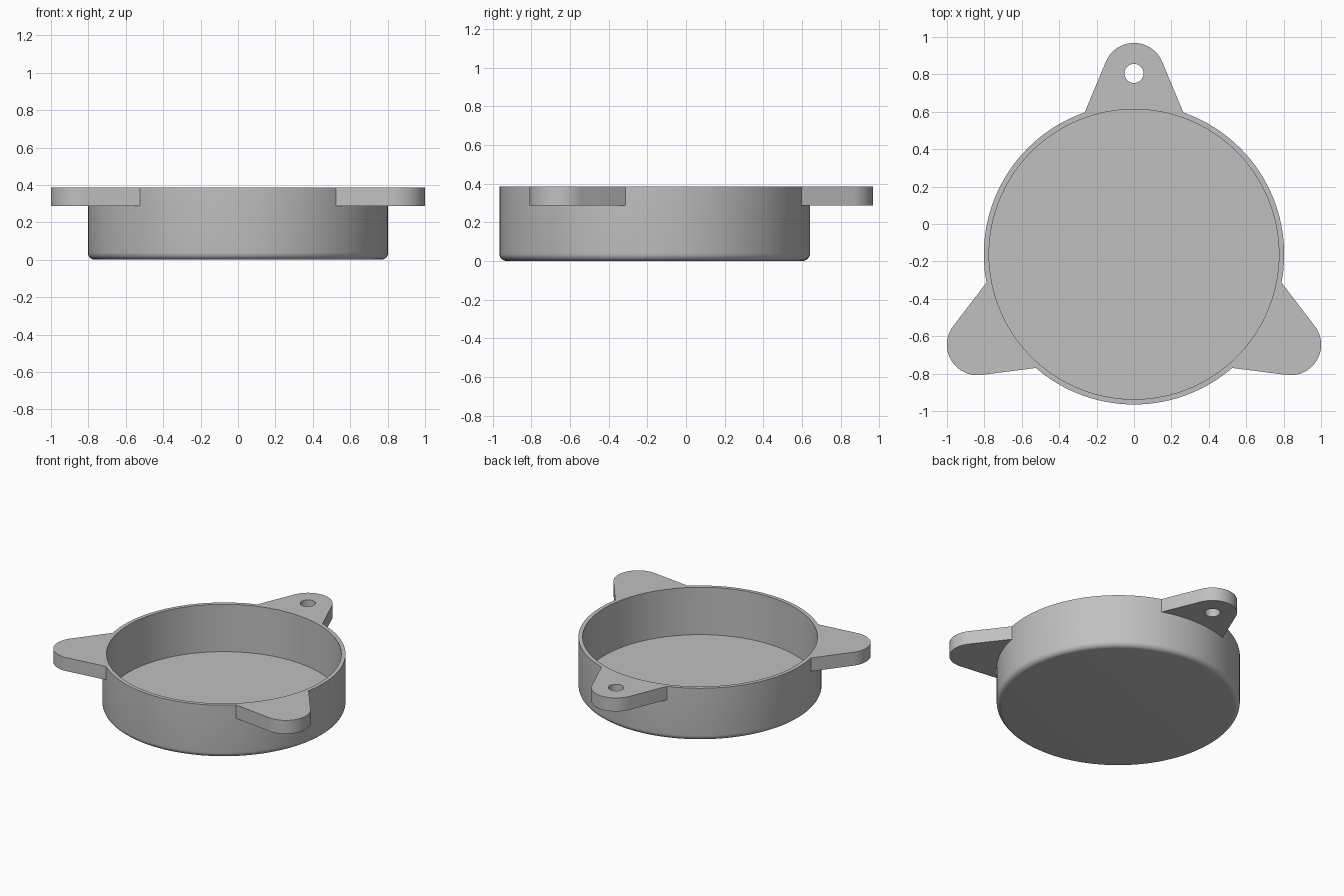
import bpy, bmesh, math
from mathutils import Matrix, Vector

cube = bpy.data.objects.get("Cube")
if cube:
    bpy.data.objects.remove(cube, do_unlink=True)

CENTRE = Vector((0, -0.162, 0))
HEIGHT, OUTER, INNER, FLOOR, FILLET = 0.385, 0.803, 0.775, 0.04, 0.038
LUG_Z, LUG_DIST, LUG_R, HOLE_R = 0.287, 0.967, 0.163, 0.051
SEGMENTS = 128

grey = bpy.data.materials.new("plain grey")
grey.use_nodes = True
colour = (0.53, 0.53, 0.53, 1)
grey.diffuse_color = colour
grey.node_tree.nodes["Principled BSDF"].inputs["Base Color"].default_value = colour


def new_object(name, bm):
    bmesh.ops.recalc_face_normals(bm, faces=bm.faces)
    mesh = bpy.data.meshes.new(name)
    bm.to_mesh(mesh)
    bm.free()
    mesh.materials.append(grey)
    obj = bpy.data.objects.new(name, mesh)
    bpy.context.collection.objects.link(obj)
    return obj


def prism(name, outline, low, high, turn=0):
    """Upright prism from an outline, turned about the dish axis."""
    bm = bmesh.new()
    base = bm.faces.new([bm.verts.new((x, y, low)) for x, y in outline])
    top = bmesh.ops.extrude_face_region(bm, geom=[base])["geom"]
    verts = [v for v in top if isinstance(v, bmesh.types.BMVert)]
    bmesh.ops.translate(bm, vec=(0, 0, high - low), verts=verts)
    bm.transform(Matrix.Translation(CENTRE) @ Matrix.Rotation(turn, 4, "Z"))
    return new_object(name, bm)


def arc(radius, start, end, steps, y=0):
    angles = [math.radians(start + (end - start) * i / steps) for i in range(steps + 1)]
    return [(radius * math.cos(a), y + radius * math.sin(a)) for a in angles]


def combine(target, tool, operation):
    mod = target.modifiers.new(operation, "BOOLEAN")
    mod.operation, mod.solver, mod.object = operation, "EXACT", tool
    bpy.context.view_layer.objects.active = target
    bpy.ops.object.modifier_apply(modifier=mod.name)
    bpy.data.objects.remove(tool, do_unlink=True)


# Round dish, solid at first, with a rounded bottom edge
dish = prism("mounting_dish", arc(OUTER, 0, 360, SEGMENTS)[:-1], 0, HEIGHT)
bm = bmesh.new()
bm.from_mesh(dish.data)
rim = [e for e in bm.edges if all(v.co.z < 0.001 for v in e.verts)]
bmesh.ops.bevel(bm, geom=rim, offset=FILLET, segments=6, profile=0.5, affect="EDGES")
bm.to_mesh(dish.data)
bm.free()

# Three tapering lugs with rounded tips, joined to the wall
root = [(-0.2, 0.66), (0.2, 0.66), (0.274, 0.734)]
outline = root + arc(LUG_R, 22.5, 157.5, 32, LUG_DIST) + [(-0.274, 0.734)]
turns = [math.radians(120 * i) for i in range(3)]
for turn in turns:
    combine(dish, prism("lug", outline, LUG_Z, HEIGHT, turn), "UNION")

# Bore and screw holes
combine(dish, prism("bore", arc(INNER, 0, 360, SEGMENTS)[:-1], FLOOR, 0.6), "DIFFERENCE")
for turn in turns:
    hole = arc(HOLE_R, 0, 360, 32, LUG_DIST)[:-1]
    combine(dish, prism("screw_hole", hole, 0.2, 0.6, turn), "DIFFERENCE")

# Smooth walls with crisp edges
bpy.ops.object.select_all(action="DESELECT")
dish.select_set(True)
bpy.context.view_layer.objects.active = dish
bpy.ops.object.shade_smooth_by_angle(angle=math.radians(30))
